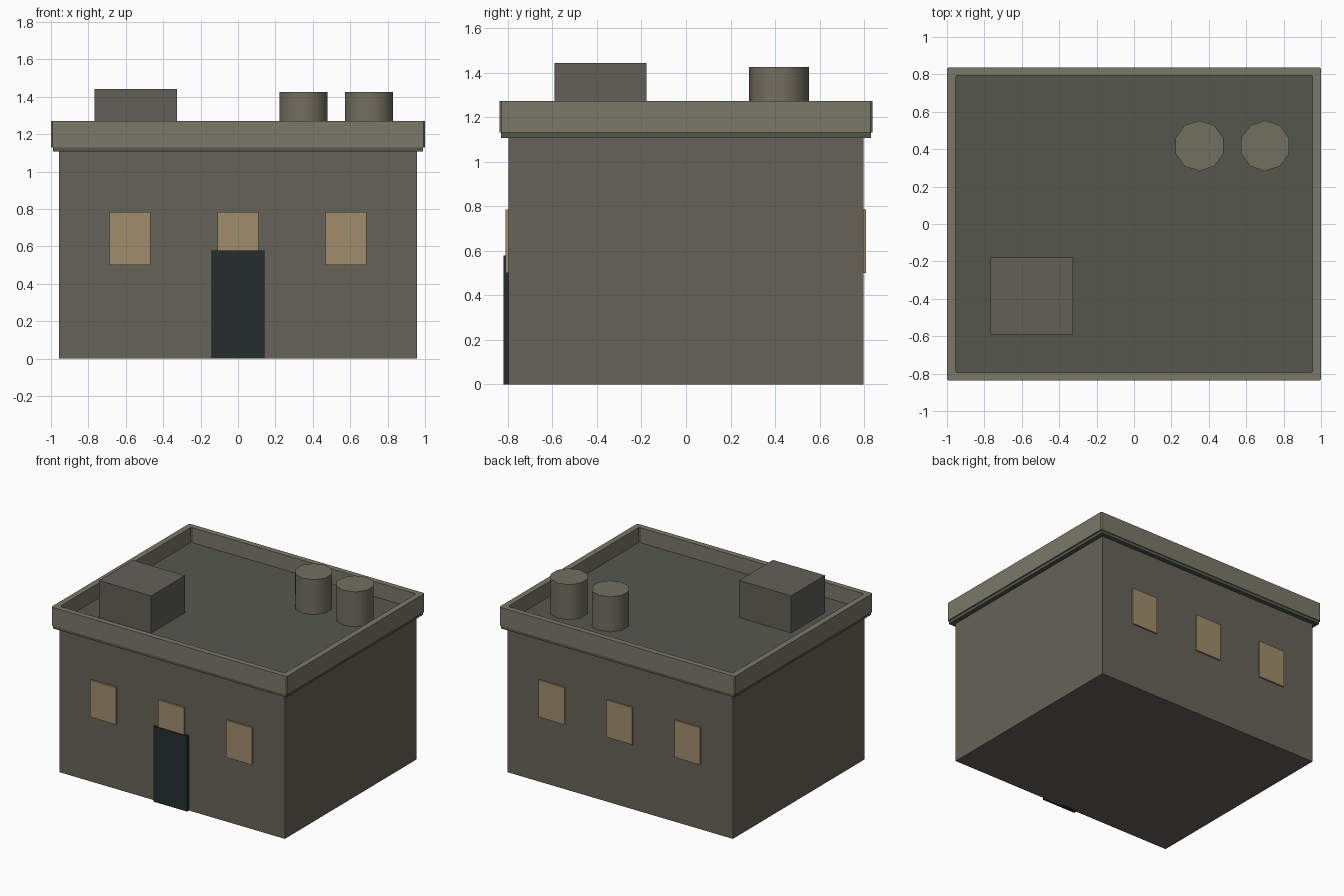
import bpy
import bmesh
import math

if "Cube" in bpy.data.objects:
    bpy.data.objects.remove(bpy.data.objects["Cube"])


def material(name, rgb):
    m = bpy.data.materials.new(name)
    m.diffuse_color = (*rgb, 1)
    m.use_nodes = True
    m.node_tree.nodes["Principled BSDF"].inputs["Base Color"].default_value = m.diffuse_color
    return m


WALL = material("wall_stone", (0.133, 0.125, 0.095))
TRIM = material("parapet_trim", (0.195, 0.188, 0.141))
ROOF = material("roof_felt", (0.089, 0.095, 0.076))
GLASS = material("lit_window", (0.35, 0.27, 0.15))
DOOR = material("dark_door", (0.019, 0.027, 0.027))
UNIT = material("roof_unit", (0.12, 0.117, 0.098))
VENT = material("vent_metal", (0.17, 0.156, 0.117))


def finish(name, bm, mat):
    bmesh.ops.recalc_face_normals(bm, faces=bm.faces)
    mesh = bpy.data.meshes.new(name)
    bm.to_mesh(mesh)
    bm.free()
    mesh.materials.append(mat)
    ob = bpy.data.objects.new(name, mesh)
    bpy.context.collection.objects.link(ob)
    return ob


def box(name, lo, hi, mat):
    bm = bmesh.new()
    bmesh.ops.create_cube(bm, size=1)
    for v in bm.verts:
        v.co = [(a + b) / 2 + c * (b - a) for a, b, c in zip(lo, hi, v.co)]
    return finish(name, bm, mat)


def chamfered_rect(hx, hy, c):
    pts = []
    for sx, sy in ((1, 1), (-1, 1), (-1, -1), (1, -1)):
        corner = [(sx * hx, sy * (hy - c)), (sx * (hx - c), sy * hy)]
        pts += corner if sx * sy > 0 else corner[::-1]
    return pts


# Main block and roof slab, whose edge shows as a lip under the parapet
box("walls", (-0.957, -0.798, 0), (0.957, 0.798, 1.12), WALL)
box("roof_slab", (-0.99, -0.831, 1.107), (0.99, 0.831, 1.157), ROOF)

# Parapet ring with slightly cut corners
bm = bmesh.new()
rings = []
for hx, hy, z in ((1, 0.837, 1.13), (1, 0.837, 1.272),
                  (0.955, 0.794, 1.272), (0.955, 0.794, 1.13)):
    rings.append([bm.verts.new((x, y, z)) for x, y in chamfered_rect(hx, hy, 0.008)])
for i in range(4):
    a, b = rings[i], rings[(i + 1) % 4]
    for j in range(8):
        k = (j + 1) % 8
        bm.faces.new((a[j], a[k], b[k], b[j]))
finish("parapet", bm, TRIM)

# Three windows on front and back
for side, (y0, y1) in (("front", (-0.811, -0.78)), ("back", (0.78, 0.809))):
    for i, x in enumerate((-0.577, 0, 0.577)):
        box(f"{side}_window_{i + 1}", (x - 0.11, y0, 0.5), (x + 0.11, y1, 0.785), GLASS)

# Front door
box("door", (-0.143, -0.82, 0), (0.143, -0.78, 0.578), DOOR)

# Rooftop box and the pair of ten-sided vents
box("rooftop_box", (-0.768, -0.59, 1.15), (-0.325, -0.178, 1.442), UNIT)
for i, x in enumerate((0.35, 0.701)):
    bpy.ops.mesh.primitive_cylinder_add(vertices=10, radius=0.135, depth=0.275,
                                        location=(x, 0.418, 1.2875))
    vent = bpy.context.object
    vent.name = f"roof_vent_{i + 1}"
    vent.data.materials.append(VENT)
    bpy.ops.object.shade_smooth_by_angle(angle=math.radians(40))
